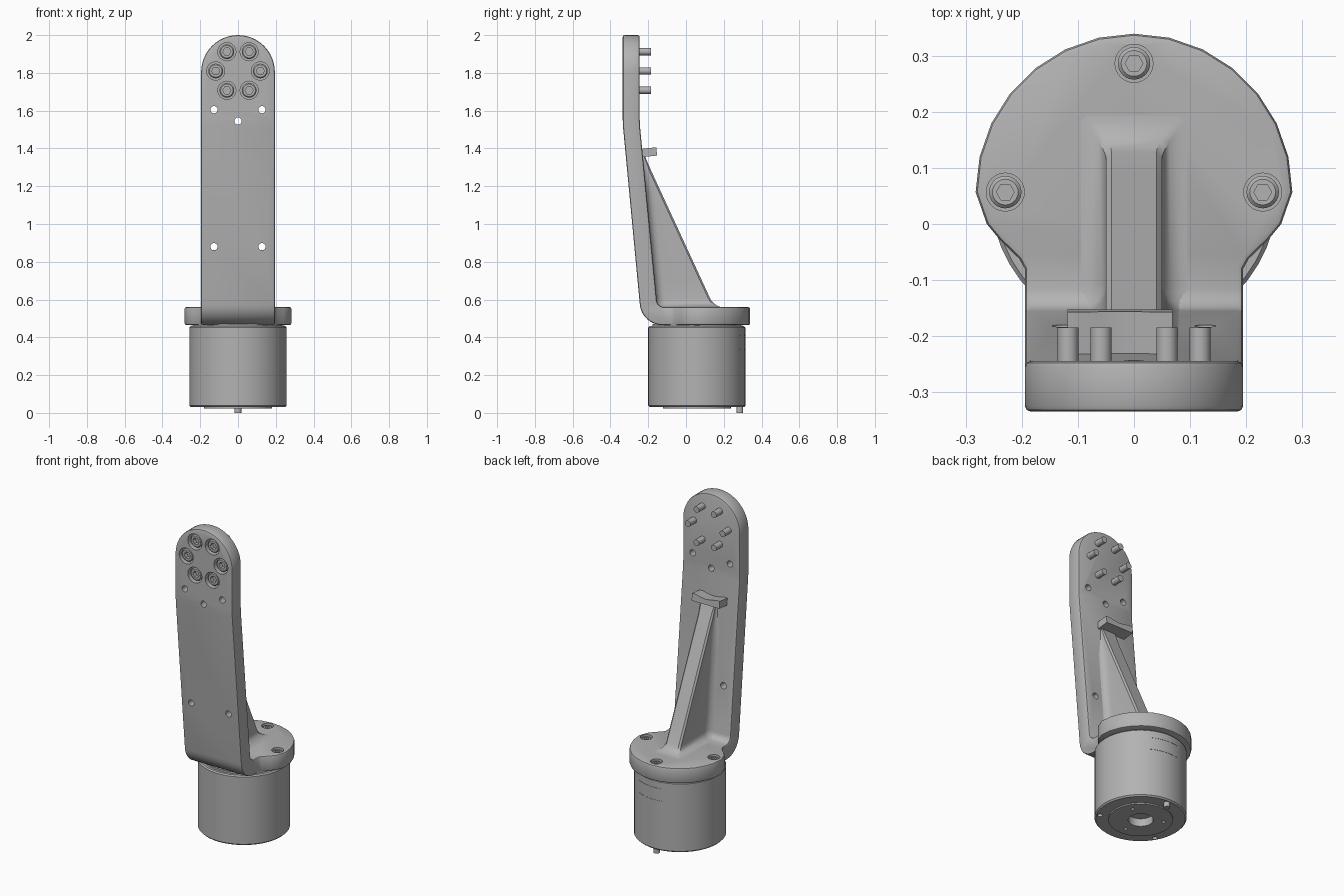
import bpy, bmesh
from math import sin, cos, pi, radians, sqrt
from mathutils import Matrix

if "Cube" in bpy.data.objects:
    bpy.data.objects.remove(bpy.data.objects["Cube"])

grey = bpy.data.materials.new("machined_grey")
grey.use_nodes = True
GREY = (0.45, 0.45, 0.45, 1)
grey.diffuse_color = GREY
grey.node_tree.nodes["Principled BSDF"].inputs["Base Color"].default_value = GREY


def loft(name, rings, place=Matrix()):
    """Skin a list of equal-length point rings and cap both ends."""
    bm = bmesh.new()
    rows = [[bm.verts.new(p) for p in ring] for ring in rings]
    for a, b in zip(rows, rows[1:]):
        for i in range(len(a)):
            j = (i + 1) % len(a)
            bm.faces.new((a[i], a[j], b[j], b[i]))
    bm.faces.new(rows[0])
    bm.faces.new(rows[-1])
    bmesh.ops.recalc_face_normals(bm, faces=bm.faces)
    mesh = bpy.data.meshes.new(name)
    bm.to_mesh(mesh)
    bm.free()
    mesh.materials.append(grey)
    ob = bpy.data.objects.new(name, mesh)
    ob.matrix_world = place
    bpy.context.collection.objects.link(ob)
    return ob


def prism(name, outline, axis, lo, hi):
    put = {"x": lambda a, b, t: (t, a, b),
           "y": lambda a, b, t: (a, t, b),
           "z": lambda a, b, t: (a, b, t)}[axis]
    return loft(name, [[put(a, b, t) for a, b in outline] for t in (lo, hi)])


def arc(cx, cy, r, start, end, steps):
    angles = [radians(start + (end - start) * i / steps) for i in range(steps + 1)]
    return [(cx + r * cos(t), cy + r * sin(t)) for t in angles]


def circle(r, z, n=48):
    return [(r * cos(2 * pi * i / n), r * sin(2 * pi * i / n), z) for i in range(n)]


def hexagon(r, z, n=24):
    ring = []
    for x, y, z in circle(r, z, n):
        i = len(ring)
        k = cos(pi / 6) / cos((2 * pi * i / n) % (pi / 3) - pi / 6)
        ring.append((x * k, y * k, z))
    return ring


def apply(ob, mod):
    bpy.context.view_layer.objects.active = ob
    bpy.ops.object.modifier_apply(modifier=mod.name)


def boolean(ob, cutter, operation):
    mod = ob.modifiers.new("cut", "BOOLEAN")
    mod.operation, mod.object, mod.solver = operation, cutter, "EXACT"
    apply(ob, mod)
    bpy.data.objects.remove(cutter)


def drill(ob, r, place, lo, hi):
    boolean(ob, loft("drill", [circle(r, lo, 24), circle(r, hi, 24)], place), "DIFFERENCE")


def at(x, y, z, facing_front=False):
    turn = Matrix.Rotation(pi / 2, 4, "X") if facing_front else Matrix()
    return Matrix.Translation((x, y, z)) @ turn


def socket_bolt(name, place, head, shaft, length):
    """Head top lies at local zero, shaft runs down the local axis."""
    rings = [circle(shaft, -length, 24), circle(shaft, -0.05, 24),
             circle(head, -0.05, 24), circle(head, -0.006, 24),
             circle(head - 0.006, 0, 24), hexagon(head * 0.55, 0),
             hexagon(head * 0.55, -0.025)]
    return loft(name, rings, place)


# Bent bracket: side profile trimmed by the plan and front outlines
CY = 0.057
side = [(0.4, 0.465)] + arc(-0.125, 0.585, 0.12, 270, 186, 8)
side += [(-0.333, 1.51), (-0.335, 1.55), (-0.335, 2.1), (-0.245, 2.1),
         (-0.245, 1.55), (-0.243, 1.51)]
side += arc(-0.115, 0.6, 0.04, 186, 270, 6) + [(0.4, 0.56)]
bracket = prism("bracket", side, "x", -0.35, 0.35)

neck = [(0.195, -0.45), (0.195, -0.08), (0.205, -0.062), (0.24, -0.028), (0.263, 0.0)]
plan = neck + arc(0, CY, 0.283, 0, 180, 14) + [(-x, y) for x, y in reversed(neck)]
boolean(bracket, prism("plan", plan, "z", 0.2, 2.3), "INTERSECT")
front = [(-0.4, 0.2), (0.4, 0.2), (0.4, 1.8)] + arc(0, 1.805, 0.195, 0, 180, 24) + [(-0.4, 1.8)]
boolean(bracket, prism("front", front, "y", -0.6, 0.6), "INTERSECT")

bevel = bracket.modifiers.new("edge", "BEVEL")
bevel.width, bevel.segments = 0.01, 2
bevel.limit_method, bevel.angle_limit = "ANGLE", radians(40)
apply(bracket, bevel)

# Through holes in the arm
for x, z in [(-0.127, 1.605), (0.127, 1.605), (0, 1.545), (-0.127, 0.88), (0.127, 0.88)]:
    drill(bracket, 0.019, at(x, 0, z, True), 0.05, 0.5)

# Bolt circle at the top of the arm
for i in range(6):
    t = i * pi / 3
    x, z = 0.118 * cos(t), 1.81 + 0.118 * sin(t)
    drill(bracket, 0.048, at(x, -0.335, z, True), -0.055, 0.05)
    socket_bolt("arm_bolt", at(x, -0.325, z, True), 0.039, 0.019, 0.14)

# Bolts through the round plate
for x, y in [(0, 0.287), (0.23, CY), (-0.23, CY)]:
    drill(bracket, 0.034, at(x, y, 0.56), -0.05, 0.05)
    socket_bolt("plate_bolt", at(x, y, 0.552), 0.029, 0.015, 0.09)


# Tapering rib with filleted foot and root
def rib_slice(z):
    r = 0.045
    drop = max(0, r - (z - 0.56))
    foot = r - sqrt(max(0, r * r - drop * drop))
    back = -0.16 - 0.09 * (z - 0.6) / 0.93
    tip = 0.14 - 0.365 * (z - 0.58) / 0.79 + foot
    w, depth = 0.05 + foot, max(0.012, tip - back)
    fillet, edge = min(0.05, depth * 0.6), min(0.01, depth * 0.3)
    half = [(w + fillet * (1 - sin(t)), back + fillet * (1 - cos(t)), z)
            for t in [i * pi / 10 for i in range(6)]]
    half += [(w, back + depth - edge, z), (w - edge, back + depth, z)]
    return half + [(-x, y, h) for x, y, h in reversed(half)]


levels = [0.56 + 0.045 * (1 - cos(i * pi / 12)) for i in range(7)]
levels += [0.605 + 0.765 * i / 8 for i in range(1, 9)]
loft("rib", [rib_slice(z) for z in levels])

# Cradle clip above the rib
cradle = [(-0.094, -0.022), (0.094, -0.022), (0.094, 0.022), (0.07, 0.022),
          (0.035, 0.014), (0, 0.01), (-0.035, 0.014), (-0.07, 0.022), (-0.094, 0.022)]
clip = prism("cable_clip", cradle, "y", -0.045, 0.04)
clip.matrix_world = Matrix.Translation((-0.025, -0.195, 1.38)) @ Matrix.Rotation(radians(6), 4, "X")

# Motor housing with recessed bottom bore
sections = [(0.07, 0.07), (0.07, 0.022), (0.18, 0.022), (0.18, 0.03), (0.249, 0.03),
            (0.257, 0.038), (0.257, 0.452), (0.25, 0.459), (0.235, 0.459), (0.235, 0.47)]
motor = loft("motor_housing", [circle(r, z) for r, z in sections], at(0, CY, 0))
for ring_r, hole_r, first in [(0.23, 0.014, 210), (0.13, 0.01, 30)]:
    for i in range(3):
        t = radians(first + 120 * i)
        drill(motor, hole_r, at(ring_r * cos(t), CY + ring_r * sin(t), 0), 0, 0.06)
loft("bottom_pin", [circle(0.018, z, 24) for z in (0, 0.07)], at(0, 0.285, 0))

# Thin seams on the back of the housing
for z in (0.335, 0.41):
    band = arc(0, CY, 0.2585, 62, 102, 8) + arc(0, CY, 0.25, 102, 62, 8)
    prism("housing_seam", band, "z", z - 0.002, z + 0.002)

bpy.ops.object.select_all(action="DESELECT")
for ob in bpy.context.scene.objects:
    if ob.type == "MESH":
        ob.select_set(True)
        bpy.context.view_layer.objects.active = ob
bpy.ops.object.shade_smooth_by_angle(angle=radians(30))
